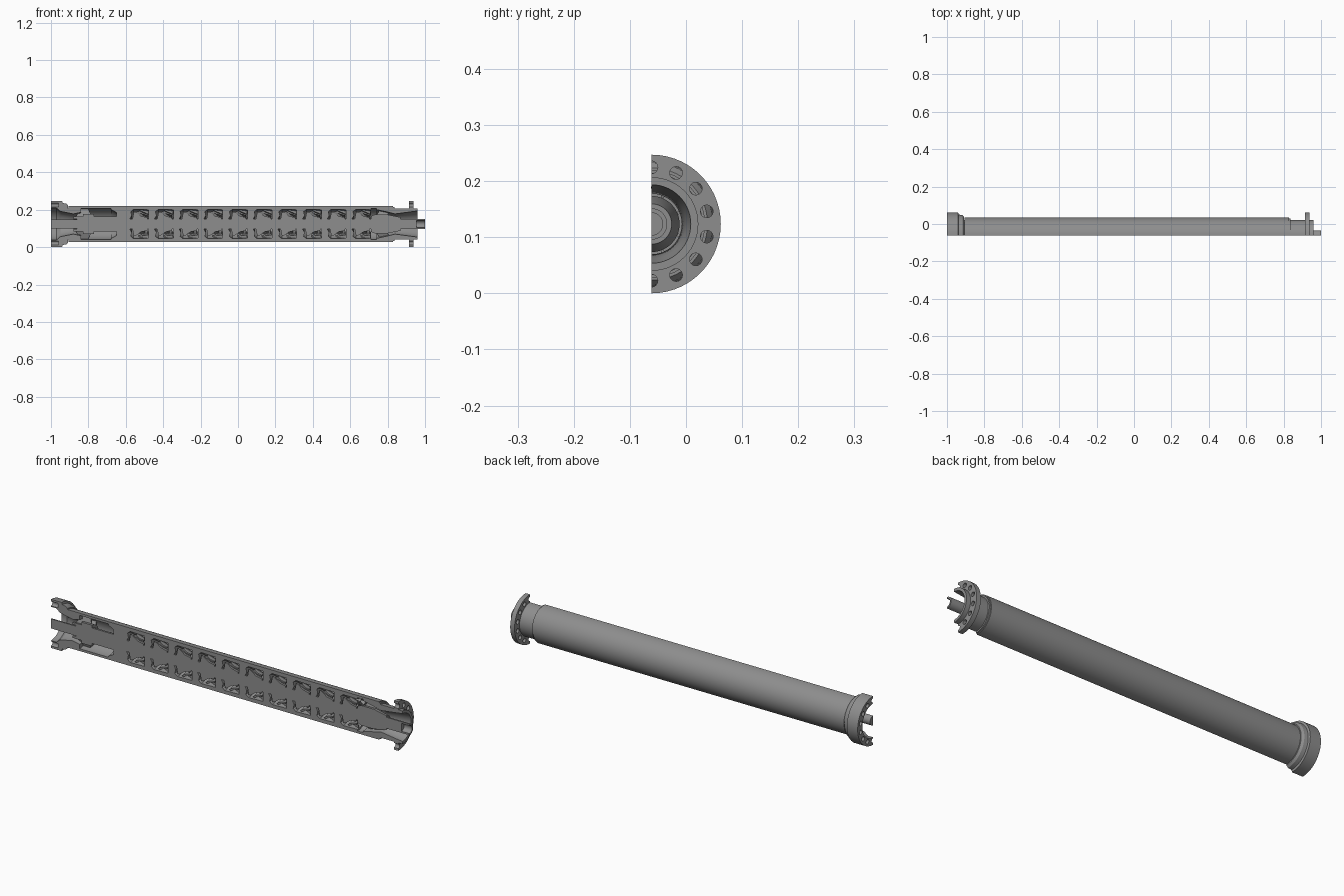
import bpy, bmesh
from math import pi, cos, sin
from mathutils import Matrix, Vector

if "Cube" in bpy.data.objects:
    bpy.data.objects.remove(bpy.data.objects["Cube"])

CY, CZ = -0.0615, 0.1235      # axis of the pump, lying on the cut plane
STEPS = 28                    # facets around the half turn
STAGES, PITCH, FIRST = 10, 0.132, -0.61

steel = bpy.data.materials.new("grey steel")
steel.use_nodes = True
GREY = (0.27, 0.27, 0.27, 1)
steel.diffuse_color = GREY
steel.node_tree.nodes["Principled BSDF"].inputs["Base Color"].default_value = GREY


def at(x, r, t):
    """Point at distance r from the axis, t = 0 pointing to the back."""
    return Vector((x, CY + r * cos(t), CZ + r * sin(t)))


def finish(name, bm):
    bmesh.ops.remove_doubles(bm, verts=bm.verts, dist=1e-5)
    bmesh.ops.recalc_face_normals(bm, faces=bm.faces)
    me = bpy.data.meshes.new(name)
    bm.to_mesh(me)
    bm.free()
    me.materials.append(steel)
    ob = bpy.data.objects.new(name, me)
    bpy.context.collection.objects.link(ob)
    return ob


def smooth(ob):
    bpy.ops.object.select_all(action="DESELECT")
    ob.select_set(True)
    bpy.context.view_layer.objects.active = ob
    bpy.ops.object.shade_smooth_by_angle(angle=0.5)


def half_turn(name, profile):
    """Sweep a closed (x, r) section half way round and cap the cut faces."""
    bm = bmesh.new()
    rings = [[bm.verts.new(at(x, r, -pi / 2 + pi * i / STEPS)) for x, r in profile]
             for i in range(STEPS + 1)]
    n = len(profile)
    for a, b in zip(rings, rings[1:]):
        for j in range(n):
            k = (j + 1) % n
            if profile[j][1] or profile[k][1]:
                bm.faces.new((a[j], a[k], b[k], b[j]))
    bm.faces.new(rings[0])
    bm.faces.new(rings[-1])
    ob = finish(name, bm)
    smooth(ob)
    return ob


def tube(name, x0, x1, r0, r1):
    return half_turn(name, [(x0, r0), (x1, r0), (x1, r1), (x0, r1)])


def vanes(name, section, count, thick=0.05):
    """Blades from (x, r, skew) corners, spread over the half turn."""
    bm = bmesh.new()
    for i in range(count):
        t = -pi / 2 + pi * (i + 0.5) / count
        a, b = ([bm.verts.new(at(x, r, t + s + d)) for x, r, s in section]
                for d in (-thick, thick))
        bm.faces.new(a)
        bm.faces.new(b)
        n = len(section)
        for j in range(n):
            k = (j + 1) % n
            bm.faces.new((a[j], a[k], b[k], b[j]))
    return finish(name, bm)


def drill(ob, x, depth, radius=0.0113, circle=0.101, holes=14):
    """Cut a bolt circle into a flange."""
    bm = bmesh.new()
    for i in range(holes):
        place = Matrix.Translation(at(x, circle, 2 * pi * i / holes + pi / holes * 1.0))
        bmesh.ops.create_cone(bm, cap_ends=True, segments=16, radius1=radius,
                              radius2=radius, depth=depth,
                              matrix=place @ Matrix.Rotation(pi / 2, 4, "Y"))
    cutter = finish("bolt_cutter", bm)
    mod = ob.modifiers.new("bolt holes", "BOOLEAN")
    mod.operation, mod.solver, mod.object = "DIFFERENCE", "EXACT", cutter
    dg = bpy.context.evaluated_depsgraph_get()
    dg.update()
    ob.data = bpy.data.meshes.new_from_object(ob.evaluated_get(dg))
    ob.modifiers.clear()
    bpy.data.objects.remove(cutter)
    smooth(ob)


def repeat(ob):
    mod = ob.modifiers.new("stages", "ARRAY")
    mod.count = STAGES
    mod.use_relative_offset = False
    mod.use_constant_offset = True
    mod.constant_offset_displace = (PITCH, 0, 0)


def staged(points):
    return [(FIRST + p[0],) + tuple(p[1:]) for p in points]


# Outer casing and shaft with a hollow drive end
tube("outer_casing", -0.907, 0.83, 0.084, 0.0955)
half_turn("shaft", [(-1, 0), (-1, 0.024), (-0.86, 0.024), (-0.86, 0.028), (1, 0.028),
                    (1, 0.02), (0.955, 0.02), (0.955, 0)])

# Inlet head with its bolted flange and tapered mouth
inlet = half_turn("inlet_head", [
    (-1, 0.1225), (-0.94, 0.1225), (-0.937, 0.112), (-0.918, 0.109), (-0.908, 0.1),
    (-0.908, 0.084), (-0.84, 0.084), (-0.84, 0.062), (-0.88, 0.054), (-0.95, 0.068),
    (-0.97, 0.085), (-1, 0.085)])
drill(inlet, -1, 0.08)

# Inlet bearing: sleeve, collar, end wall and supporting ribs
tube("inlet_bearing_sleeve", -0.88, -0.64, 0.028, 0.039)
tube("inlet_bearing_collar", -0.83, -0.77, 0.039, 0.053)
half_turn("inlet_bearing_wall", [(-0.65, 0.028), (-0.61, 0.028), (-0.61, 0.084),
                                 (-0.68, 0.084), (-0.68, 0.078), (-0.65, 0.062)])
vanes("inlet_ribs", [(-0.87, 0.038, 0), (-0.78, 0.038, 0), (-0.8, 0.085, 0),
                     (-0.84, 0.085, 0)], 4)

# Repeating stages: bowl, impeller hub, shroud and blades
bowl = half_turn("stage_bowls", staged([
    (0, 0.084), (PITCH, 0.084), (PITCH, 0.076), (0.052, 0.078), (0.037, 0.066),
    (0.042, 0.045), (0.032, 0.028), (0, 0.028)]))
hub = half_turn("impeller_hubs", staged([
    (0.046, 0.028), (0.126, 0.028), (0.126, 0.035), (0.092, 0.042), (0.062, 0.064),
    (0.053, 0.064)]))
shroud = half_turn("impeller_shrouds", staged([
    (0.076, 0.066), (0.102, 0.051), (0.125, 0.048), (0.125, 0.055), (0.106, 0.058),
    (0.084, 0.071)]))
blade = vanes("impeller_blades", staged([
    (0.058, 0.063, 0.35), (0.09, 0.041, 0), (0.112, 0.038, -0.15),
    (0.112, 0.052, -0.15), (0.1, 0.053, 0), (0.078, 0.067, 0.35)]), 4)
guide = vanes("diffuser_vanes", staged([
    (0.09, 0.07, 0.1), (0.131, 0.058, -0.15), (0.131, 0.079, -0.15),
    (0.08, 0.079, 0.1)]), 5, 0.03)
for part in (bowl, hub, shroud, blade, guide):
    repeat(part)

# Outlet bearing, carried by ribs
half_turn("outlet_bearing", [(0.71, 0.028), (0.87, 0.028), (0.87, 0.036), (0.8, 0.05),
                             (0.73, 0.05), (0.71, 0.042)])
vanes("outlet_ribs", [(0.74, 0.048, 0), (0.8, 0.048, 0), (0.81, 0.085, 0),
                      (0.76, 0.085, 0)], 4)

# Outlet head with flared bore, lip and separate bolt ring
half_turn("outlet_head", [
    (0.74, 0.084), (0.83, 0.084), (0.83, 0.091), (0.838, 0.091), (0.838, 0.0835),
    (0.96, 0.0835), (0.96, 0.07), (0.9, 0.062), (0.84, 0.054), (0.8, 0.064),
    (0.74, 0.077)])
ring = tube("outlet_flange_ring", 0.913, 0.937, 0.0835, 0.1235)
drill(ring, 0.925, 0.06)
